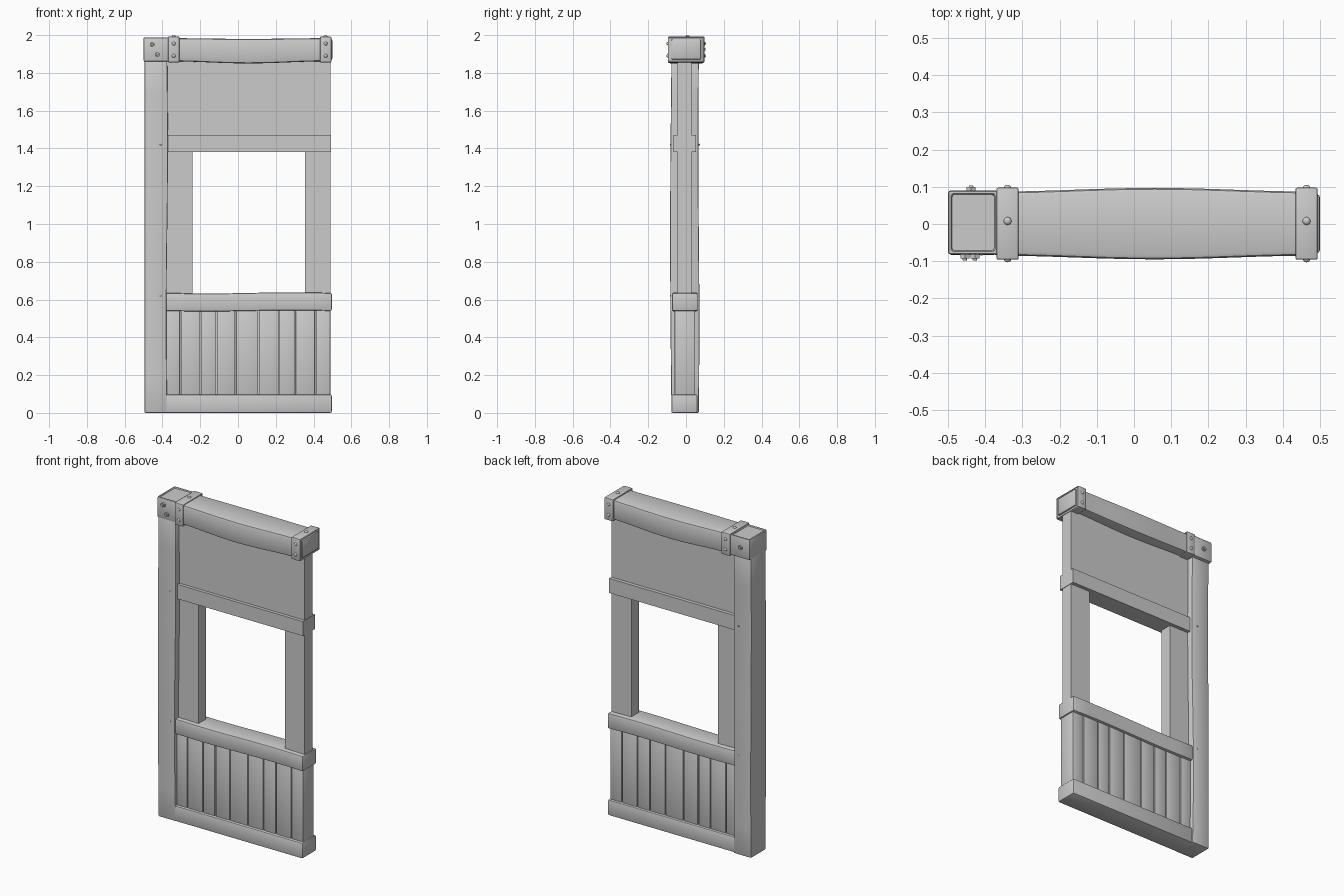
import bpy, bmesh, math
from mathutils import Vector, Matrix

if "Cube" in bpy.data.objects:
    bpy.data.objects.remove(bpy.data.objects["Cube"], do_unlink=True)

grey = bpy.data.materials.new("plain grey")
grey.use_nodes = True
grey.diffuse_color = (0.6, 0.6, 0.6, 1)
grey.node_tree.nodes["Principled BSDF"].inputs["Base Color"].default_value = (0.6, 0.6, 0.6, 1)


def finish(bm, name, smooth=True):
    bmesh.ops.recalc_face_normals(bm, faces=bm.faces)
    mesh = bpy.data.meshes.new(name)
    bm.to_mesh(mesh)
    bm.free()
    mesh.materials.append(grey)
    ob = bpy.data.objects.new(name, mesh)
    bpy.context.collection.objects.link(ob)
    if smooth:
        bpy.ops.object.select_all(action='DESELECT')
        ob.select_set(True)
        bpy.context.view_layer.objects.active = ob
        bpy.ops.object.shade_smooth_by_angle(angle=math.radians(35))
    return ob


def box(name, x, y, z, bevel=0.0, axis=None, cuts=0, warp=None, inset=None):
    """Box from (min, max) ranges; optional bevel, loop cuts with a warp, and a framed face."""
    bm = bmesh.new()
    bmesh.ops.create_cube(bm, size=1)
    lo, hi = Vector((x[0], y[0], z[0])), Vector((x[1], y[1], z[1]))
    for v in bm.verts:
        v.co = Vector([(lo[i] + hi[i]) / 2 + v.co[i] * (hi[i] - lo[i]) for i in range(3)])
    if inset:
        direction, width, depth = inset
        face = max(bm.faces, key=lambda f: f.normal.dot(Vector(direction)))
        bmesh.ops.inset_individual(bm, faces=[face], thickness=width)
        bmesh.ops.inset_individual(bm, faces=[face], thickness=0.004, depth=-depth)
    if bevel:
        sharp = [e for e in bm.edges if e.calc_face_angle(0) > 1.3]
        bmesh.ops.bevel(bm, geom=sharp, offset=bevel, segments=2, profile=0.5, affect='EDGES')
    if warp:
        for i in range(1, cuts):
            t = i / cuts
            normal = Vector([1.0 if a == axis else 0.0 for a in range(3)])
            bmesh.ops.bisect_plane(bm, geom=bm.verts[:] + bm.edges[:] + bm.faces[:],
                                   plane_co=lo.lerp(hi, t), plane_no=normal)
        for v in bm.verts:
            t = (v.co[axis] - lo[axis]) / (hi[axis] - lo[axis])
            warp(v.co, t)
    return finish(bm, name)


def stud(name, centre, direction, radius, height, hexagon=False):
    """Hex bolt with a round tip, or a domed rivet, facing along direction."""
    bm = bmesh.new()
    if hexagon:
        bmesh.ops.create_cone(bm, cap_ends=True, segments=6, radius1=radius, radius2=radius,
                              depth=height, matrix=Matrix.Translation((0, 0, height / 2)))
        bmesh.ops.create_cone(bm, cap_ends=True, segments=10, radius1=radius * 0.5,
                              radius2=radius * 0.4, depth=0.005,
                              matrix=Matrix.Translation((0, 0, height + 0.002)))
    else:
        bmesh.ops.create_uvsphere(bm, u_segments=12, v_segments=8, radius=radius)
        bmesh.ops.scale(bm, vec=(1, 1, height / radius), verts=bm.verts)
    turn = Vector(direction).to_track_quat('Z', 'Y').to_matrix().to_4x4()
    bmesh.ops.transform(bm, matrix=Matrix.Translation(centre) @ turn, verts=bm.verts)
    return finish(bm, name)


# Upright post, slightly uneven along its length
def post_warp(co, t):
    swell = math.sin(math.pi * t)
    co.y += (-0.007 if co.y < 0 else 0.006 * math.cos(math.pi * t)) * swell
    if co.x > -0.43:
        co.x += 0.004 * math.sin(2 * math.pi * t + math.pi)


box("post", (-0.495, -0.375), (-0.077, 0.068), (0, 1.87), 0.006, 2, 10, post_warp)

# Wall panel and window stiles
wall_y = (-0.045, 0.03)
box("upper_panel", (-0.385, 0.49), wall_y, (1.46, 1.88))
box("right_window_stile", (-0.385, -0.24), wall_y, (0.62, 1.39))
box("left_window_stile", (0.355, 0.49), wall_y, (0.62, 1.39))

# Horizontal rails
box("middle_rail", (-0.385, 0.493), (-0.065, 0.052), (1.38, 1.47))


def rail_warp(co, t):
    if co.z > 0.3:
        co.z -= 0.003 * math.sin(2 * math.pi * t)


box("window_sill", (-0.385, 0.497), (-0.073, 0.062), (0.54, 0.635), 0.008, 0, 8, rail_warp)
box("base_rail", (-0.385, 0.497), (-0.077, 0.06), (0, 0.097), 0.008)

# Vertical boards over a recessed core that shows in the gaps
box("board_core", (-0.385, 0.48), (-0.05, 0.035), (0.08, 0.56))
seams = [-0.385, -0.305, -0.2, -0.115, -0.013, 0.11, 0.217, 0.302, 0.41, 0.492]
for i, (a, b) in enumerate(zip(seams, seams[1:])):
    box(f"board_{i + 1}", (a + 0.003, b - 0.003), (-0.06, 0.045), (0.08, 0.56), 0.003)


# Top beam, swollen towards the middle
def beam_warp(co, t):
    swell = math.sin(math.pi * t) ** 2
    co.y += math.copysign(0.01 * swell, co.y)
    co.z -= (0.012 if co.z < 1.92 else 0.004) * swell


box("top_beam", (-0.38, 0.49), (-0.085, 0.087), (1.862, 1.984), 0.012, 0, 14, beam_warp)
box("beam_end", (0.48, 0.5), (-0.078, 0.08), (1.87, 1.978), 0.008)

# Corner cap with a framed top
box("corner_cap", (-0.5, -0.365), (-0.082, 0.09), (1.86, 1.988), 0.007, inset=((0, 0, 1), 0.011, 0.006))

# Metal straps with rivets
for side, x in (("right", -0.34), ("left", 0.464)):
    box(f"{side}_strap", (x - 0.03, x + 0.03), (-0.096, 0.098), (1.855, 1.992), 0.005,
        inset=((1, 0, 0), 0.006, 0.004))
    stud(f"{side}_strap_top_rivet", (x, 0.008, 1.991), (0, 0, 1), 0.011, 0.009)
    for z in (1.89, 1.955):
        stud(f"{side}_strap_front_rivet", (x, -0.095, z), (0, -1, 0), 0.01, 0.008)
        stud(f"{side}_strap_back_rivet", (x, 0.097, z), (0, 1, 0), 0.01, 0.008)

# Hex bolts on the corner cap
for x, z in ((-0.455, 1.95), (-0.428, 1.897)):
    stud("front_cap_bolt", (x, -0.081, z), (0, -1, 0), 0.014, 0.012, True)
stud("back_cap_bolt", (-0.438, 0.089, 1.925), (0, 1, 0), 0.014, 0.01, True)

# Small nail heads on the post
for x, y, z, d in ((-0.41, 0.07, 1.42, 1), (-0.41, -0.081, 1.42, -1),
                   (-0.41, 0.068, 0.62, 1), (-0.41, -0.081, 0.62, -1)):
    stud("post_nail", (x, y, z), (0, d, 0), 0.005, 0.004)
